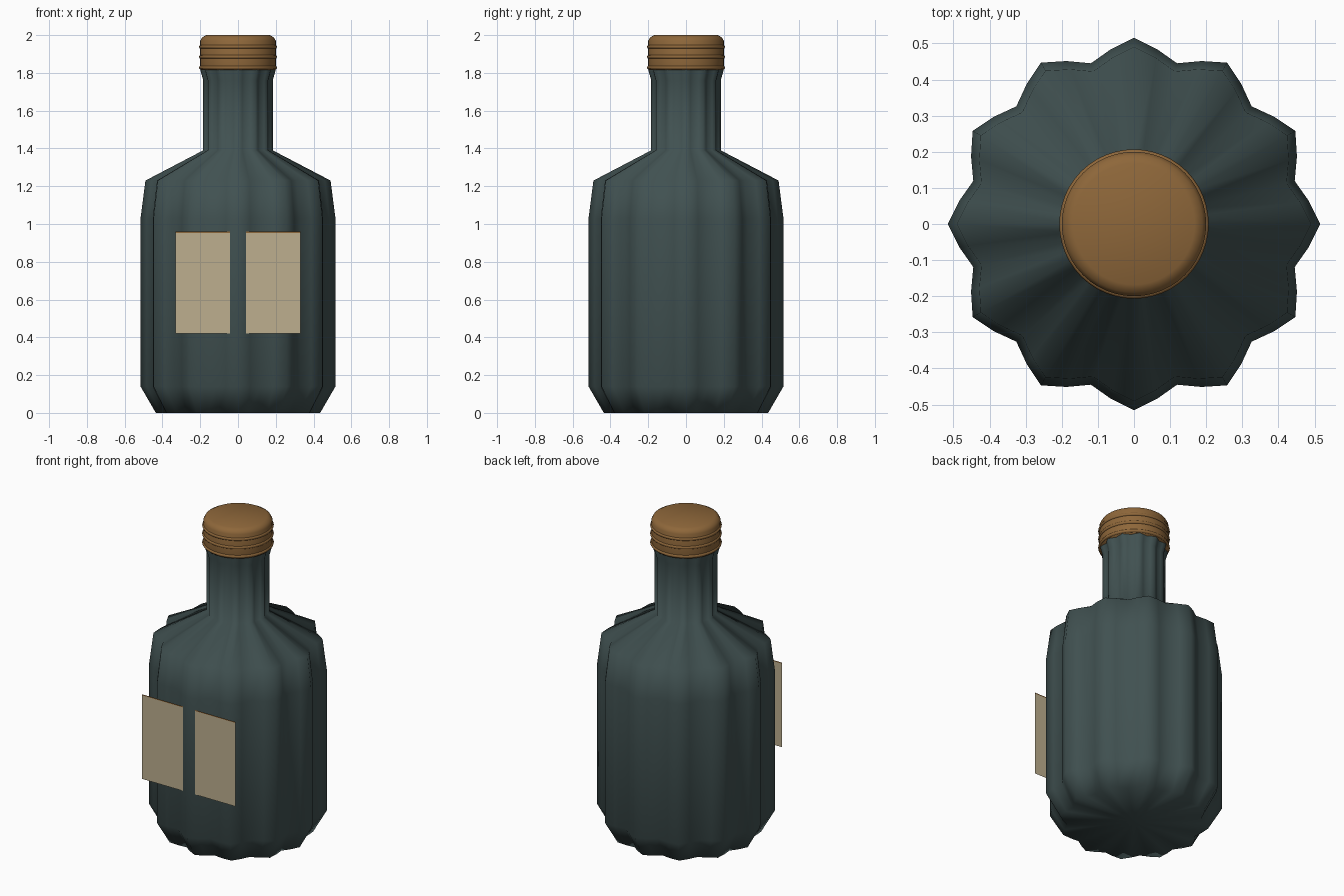
import bpy, bmesh, math

if "Cube" in bpy.data.objects:
    bpy.data.objects.remove(bpy.data.objects["Cube"])

def material(name, rgb):
    m = bpy.data.materials.new(name)
    m.diffuse_color = (*rgb, 1)
    m.use_nodes = True
    m.node_tree.nodes["Principled BSDF"].inputs["Base Color"].default_value = m.diffuse_color
    return m

GLASS = material("dark teal glass", (0.052, 0.082, 0.082))
CORK = material("brown cap", (0.27, 0.135, 0.042))
PAPER = material("cream paper", (0.51, 0.43, 0.275))

def finish(bm, name, mat, smooth=True):
    bmesh.ops.recalc_face_normals(bm, faces=bm.faces)
    me = bpy.data.meshes.new(name)
    bm.to_mesh(me)
    bm.free()
    me.materials.append(mat)
    for p in me.polygons:
        p.use_smooth = smooth
    ob = bpy.data.objects.new(name, me)
    bpy.context.collection.objects.link(ob)
    return ob

def lathe(name, profile, mat, segs=48, lobes=0, depth=0.0):
    """Closed turned shape; lobes flute the outline, profile radius is the peak."""
    bm = bmesh.new()
    rings = []
    for r, z in profile:
        ring = []
        for i in range(segs):
            a = 2 * math.pi * i / segs
            k = r * (1 - depth * (1 - math.cos(lobes * a)) / 2)
            ring.append(bm.verts.new((k * math.cos(a), k * math.sin(a), z)))
        rings.append(ring)
    for lo, hi in zip(rings, rings[1:]):
        for i in range(segs):
            j = (i + 1) % segs
            bm.faces.new((lo[i], lo[j], hi[j], hi[i]))
    for ring, z in ((rings[0], profile[0][1]), (rings[-1], profile[-1][1])):
        c = bm.verts.new((0, 0, z))
        for i in range(segs):
            bm.faces.new((c, ring[i], ring[(i + 1) % segs]))
    return finish(bm, name, mat)

# fluted bottle: base, body, shoulder, neck, lip
lathe("bottle", [(0.435, 0), (0.516, 0.14), (0.516, 1.03), (0.49, 1.23),
                 (0.184, 1.39), (0.184, 1.76), (0.198, 1.81), (0.198, 1.83)],
      GLASS, 48, 12, 0.107)

# screw cap with rounded top
lathe("cap", [(0.197, 1.815), (0.2, 1.83), (0.2, 1.97), (0.19, 1.988), (0.168, 2.0)], CORK)

# cap threads
for i, z in enumerate((1.828, 1.885, 1.938)):
    bpy.ops.mesh.primitive_torus_add(major_radius=0.197, minor_radius=0.01,
                                     major_segments=48, minor_segments=8, location=(0, 0, z))
    ob = bpy.context.object
    ob.name = f"cap_thread_{i + 1}"
    ob.data.materials.append(CORK)
    bpy.ops.object.shade_smooth()

# flat label sheet; the front flute pokes through its middle
def sheet(name, z0, z1, mat):
    bm = bmesh.new()
    bm.faces.new([bm.verts.new((x, -0.495, z)) for x, z in
                  ((-0.33, z0), (0.33, z0), (0.33, z1), (-0.33, z1))])
    finish(bm, name, mat, False)

sheet("label", 0.42, 0.952, PAPER)
sheet("label_top_edge", 0.952, 0.959, CORK)
